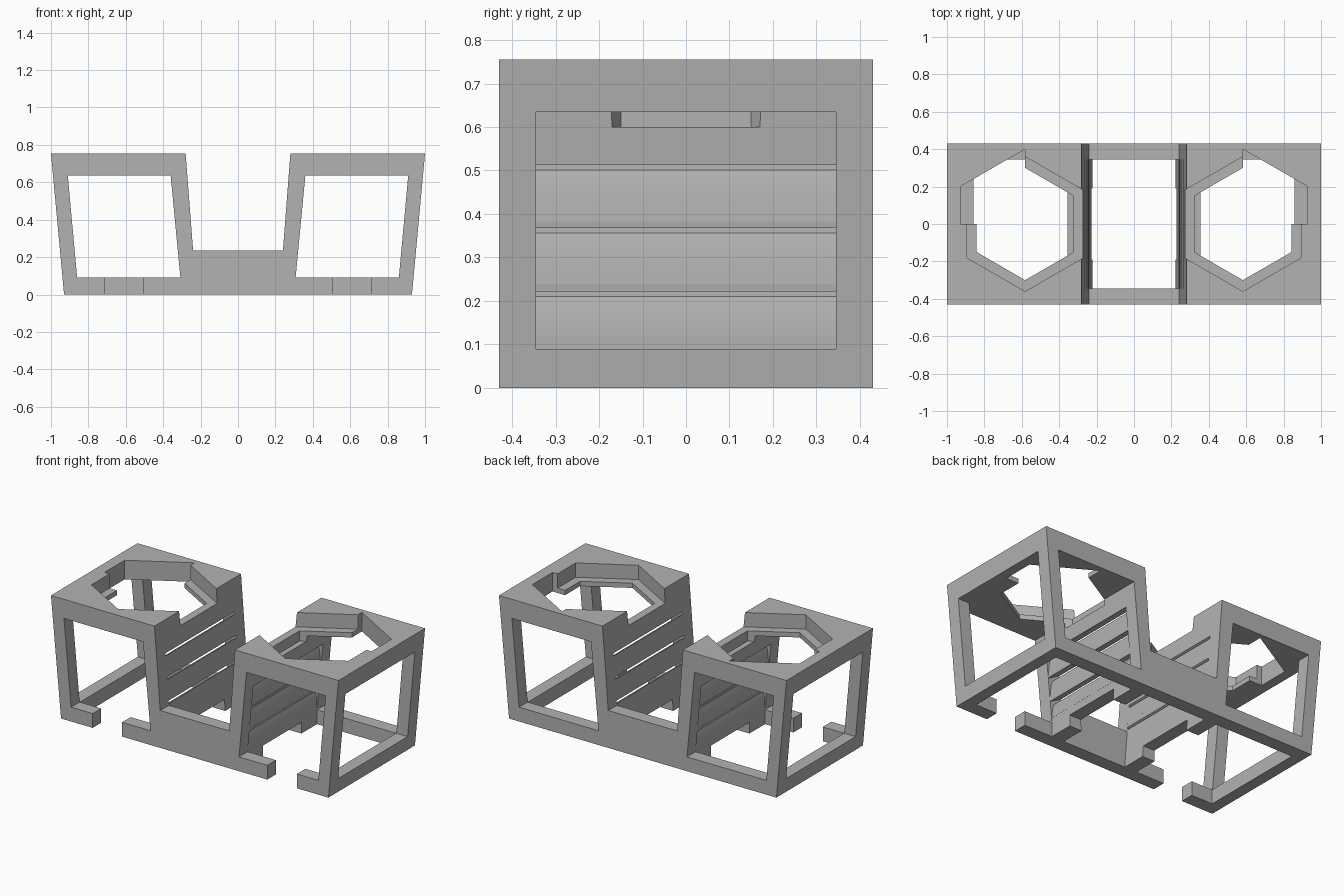
import bpy, bmesh, math

if "Cube" in bpy.data.objects:
    bpy.data.objects.remove(bpy.data.objects["Cube"], do_unlink=True)

grey = bpy.data.materials.new("plain grey")
grey.use_nodes = True
COLOUR = (0.45, 0.45, 0.45, 1)
grey.diffuse_color = COLOUR
grey.node_tree.nodes["Principled BSDF"].inputs["Base Color"].default_value = COLOUR


def prism(name, pts, lo, hi, axis="y"):
    """Extrude a profile: (x, z) points along y, or (x, y) points along z."""
    def place(p, t):
        return (p[0], t, p[1]) if axis == "y" else (p[0], p[1], t)
    bm = bmesh.new()
    face = bm.faces.new([bm.verts.new(place(p, lo)) for p in pts])
    moved = bmesh.ops.extrude_face_region(bm, geom=[face])["geom"]
    shift = (0, hi - lo, 0) if axis == "y" else (0, 0, hi - lo)
    bmesh.ops.translate(bm, vec=shift,
                        verts=[v for v in moved if isinstance(v, bmesh.types.BMVert)])
    bmesh.ops.recalc_face_normals(bm, faces=bm.faces)
    mesh = bpy.data.meshes.new(name)
    bm.to_mesh(mesh)
    bm.free()
    mesh.materials.append(grey)
    ob = bpy.data.objects.new(name, mesh)
    bpy.context.collection.objects.link(ob)
    return ob


def activate(ob):
    bpy.ops.object.select_all(action="DESELECT")
    ob.select_set(True)
    bpy.context.view_layer.objects.active = ob


def cut(ob, pts, lo, hi, axis="y"):
    """Subtract a prism from the object."""
    tool = prism("cutter", pts, lo, hi, axis)
    tool.hide_render = True
    activate(ob)
    mod = ob.modifiers.new("cut", "BOOLEAN")
    mod.operation, mod.solver, mod.object = "DIFFERENCE", "EXACT", tool
    bpy.ops.object.modifier_apply(modifier=mod.name)
    bpy.data.objects.remove(tool, do_unlink=True)


def rect(x0, x1, z0, z1):
    return [(x0, z0), (x1, z0), (x1, z1), (x0, z1)]


def wall(u, z):
    """Point on the sloping inner wall, u measured from its middle-bay face."""
    return (0.222 + 0.077 * z + u, z)


def hexagon(cx, r):
    return [(cx + r * math.sin(i * math.pi / 3), r * math.cos(i * math.pi / 3))
            for i in range(6)]


HALF, BAY = 0.43, 0.345   # half depth outside and inside the frame
CX = 0.582                # middle of each holder

# Solid U-shaped body
right = [(0.93, 0), (1, 0.755), (0.28, 0.755), (0.24, 0.235)]
left = [(-x, z) for x, z in reversed(right)]
body = prism("double_holder_frame", right + left, -HALF, HALF)

# Open floor of the middle bay
floor = [wall(0, -0.1), wall(0, 0.3)]
cut(body, floor + [(-x, z) for x, z in reversed(floor)], -BAY, BAY)

for s in (1, -1):
    def side(pts):
        return [(s * x, v) for x, v in pts]

    # Front-to-back window, end window, open floor, front rail gap
    cut(body, side([(0.86, 0.09), (0.91, 0.635), (0.36, 0.635), (0.308, 0.09)]), -0.5, 0.5)
    cut(body, side(rect(0.8, 1.1, 0.09, 0.635)), -BAY, BAY)
    cut(body, side(rect(0.308, 0.858, -0.1, 0.12)), -BAY, BAY)
    cut(body, side(rect(0.505, 0.71, -0.1, 0.12)), -0.5, -0.3)

    # Notch under the inner wall
    cut(body, side(rect(0.15, 0.35, -0.1, 0.07)), -0.19, 0.19)

    # Louvre slots with curved slat faces
    for z in (0.513, 0.368, 0.222):
        slot = [wall(0.1, z), wall(0.08, z), wall(-0.02, z + 0.052), wall(-0.02, z + 0.038),
                wall(0.056, z - 0.012), wall(0.065, z - 0.04), wall(0.072, z - 0.07),
                wall(0.077, z - 0.1), wall(0.081, z - 0.13), wall(0.1, z - 0.13)]
        cut(body, side(slot), -BAY, BAY)

    # Hexagonal seat: pocket, ledge opening and the wider quarter without a ledge
    cut(body, side(hexagon(CX, 0.36)), 0.665, 0.9, "z")
    cut(body, side(hexagon(CX, 0.30)), 0.6, 0.9, "z")
    w = 0.4 * math.cos(math.pi / 6)
    cut(body, side([(CX, 0), (CX + w, 0), (CX + w, 0.2), (CX, 0.4)]), 0.625, 0.9, "z")

activate(body)
bpy.ops.object.shade_smooth_by_angle(angle=math.radians(20))
